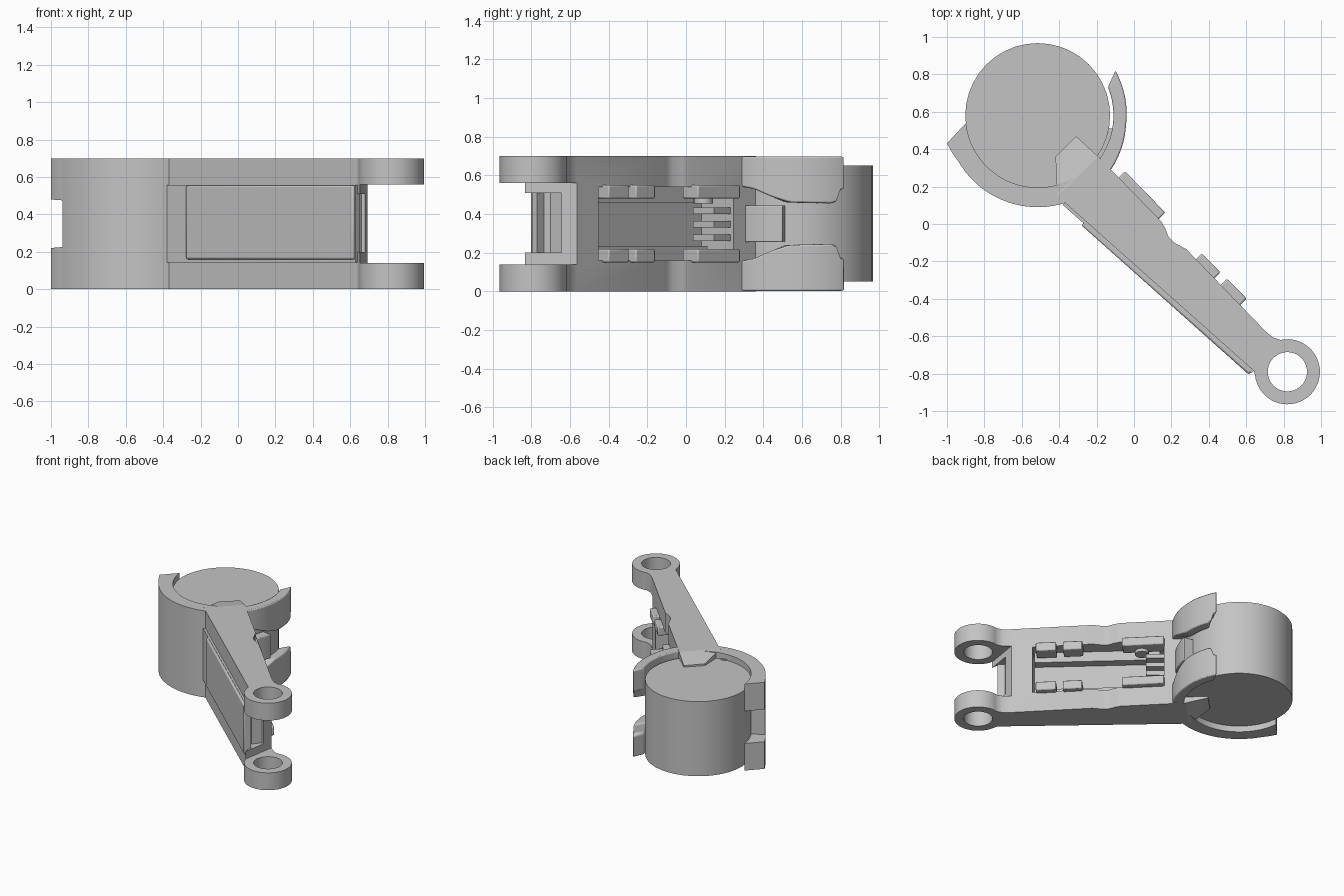
import bpy, bmesh, math
from mathutils import Vector

cube = bpy.data.objects.get("Cube")
if cube:
    bpy.data.objects.remove(cube, do_unlink=True)

grey = bpy.data.materials.new("plain_grey")
grey.use_nodes = True
grey.diffuse_color = (0.55, 0.55, 0.55, 1)
grey.node_tree.nodes["Principled BSDF"].inputs["Base Color"].default_value = (0.55, 0.55, 0.55, 1)

H = 0.70                       # overall height
DRUM = (-0.515, 0.58)          # drum and clamp centre
RING = (0.82, -0.79)           # eyelet centre


def finish(bm, name, bevel=0):
    bmesh.ops.recalc_face_normals(bm, faces=bm.faces)
    me = bpy.data.meshes.new(name)
    bm.to_mesh(me)
    bm.free()
    me.materials.append(grey)
    ob = bpy.data.objects.new(name, me)
    bpy.context.collection.objects.link(ob)
    if bevel:
        mod = ob.modifiers.new("bevel", 'BEVEL')
        mod.width, mod.segments, mod.limit_method = bevel, 2, 'ANGLE'
    return ob


def smooth(ob):
    bpy.ops.object.select_all(action='DESELECT')
    ob.select_set(True)
    bpy.context.view_layer.objects.active = ob
    bpy.ops.object.shade_smooth_by_angle(angle=math.radians(30))


def prism(name, pts, z0, z1, bevel=0):
    """Extrude a plan outline; z0 and z1 may be one value or one per point."""
    n = len(pts)
    za = z0 if isinstance(z0, list) else [z0] * n
    zb = z1 if isinstance(z1, list) else [z1] * n
    bm = bmesh.new()
    lo = [bm.verts.new((x, y, z)) for (x, y), z in zip(pts, za)]
    hi = [bm.verts.new((x, y, z)) for (x, y), z in zip(pts, zb)]
    bm.faces.new(lo[::-1])
    bm.faces.new(hi)
    for i in range(n):
        j = (i + 1) % n
        bm.faces.new((lo[i], lo[j], hi[j], hi[i]))
    return finish(bm, name, bevel)


def arc(c, r, a0, a1, n):
    return [(c[0] + r * math.cos(math.radians(a0 + (a1 - a0) * i / n)),
             c[1] + r * math.sin(math.radians(a0 + (a1 - a0) * i / n))) for i in range(n + 1)]


def circle(c, r, n):
    return arc(c, r, 0, 360, n)[:-1]


def interp(keys, t):
    for (t0, v0), (t1, v1) in zip(keys, keys[1:]):
        if t <= t1:
            return v0 + (v1 - v0) * (t - t0) / (t1 - t0)
    return keys[-1][1]


def curved_wall(name, inner, outer, r0, r1, low, high, n=20, bevel=0):
    """Sweep a wall section round the drum; low, high and r1 are keyed over 0..1."""
    bm = bmesh.new()
    rows = []
    for i in range(n + 1):
        t = i / n
        ai = math.radians(inner[0] + (inner[1] - inner[0]) * t)
        ao = math.radians(outer[0] + (outer[1] - outer[0]) * t)
        zl, zh, ro = interp(low, t), interp(high, t), interp(r1, t)
        rows.append([bm.verts.new((DRUM[0] + r * math.cos(a), DRUM[1] + r * math.sin(a), z))
                     for r, a, z in ((r0, ai, zl), (ro, ao, zl), (ro, ao, zh), (r0, ai, zh))])
    for a, b in zip(rows, rows[1:]):
        for k in range(4):
            m = (k + 1) % 4
            bm.faces.new((a[k], a[m], b[m], b[k]))
    bm.faces.new(rows[0])
    bm.faces.new(rows[-1][::-1])
    return finish(bm, name, bevel)


def flat(v):
    return [(0, v), (1, v)]


def mirrored(keys):
    return [(t, H - v) for t, v in keys]


def strip(p, q, a, b):
    """Plan rectangle along p-q, from offset a to b on the back side."""
    p, q = Vector(p), Vector(q)
    d = (q - p).normalized()
    nrm = Vector((-d.y, d.x))
    return [tuple(v) for v in (p + nrm * a, q + nrm * a, q + nrm * b, p + nrm * b)]


# Arm with two eyelets: one outline, then slot, pocket and holes cut out
outline = ([(-0.41, 0.15), (0.64, -0.785), (0.648, -0.81)]
           + arc(RING, 0.174, 187, 462, 40)
           + [(0.74, -0.605), (0.70, -0.57), (0.28, -0.135), (0.215, -0.10),
              (0.185, -0.07), (0.165, -0.02), (0.145, 0.015), (-0.19, 0.36)])
arm = prism("arm", outline, 0, H)
cutters = [
    prism("slot_cutter", [(0.63, -1.05), (0.655, -0.80), (0.70, -0.52), (1.1, -0.5), (1.1, -1.05)],
          0.14, 0.56),
    prism("recess_cutter", [(0.625, -0.86), (0.61, -0.70), (0.66, -0.64), (0.75, -0.66), (0.75, -0.86)],
          0.20, 0.51),
    prism("pocket_cutter", [(0.64, -0.40), (0.47, -0.57), (-0.24, 0.08), (-0.02, 0.31)],
          0.16, 0.54),
    prism("hole_cutter", circle(RING, 0.105, 40), -0.1, 0.8),
]
bpy.context.view_layer.objects.active = arm
for c in cutters:
    c.hide_render = True
    mod = arm.modifiers.new(c.name, 'BOOLEAN')
    mod.operation, mod.object, mod.solver = 'DIFFERENCE', c, 'EXACT'
    bpy.ops.object.modifier_apply(modifier=mod.name)
    bpy.data.objects.remove(c, do_unlink=True)

# Raised panel on the arm's front face, in two steps
prism("panel_base", strip((-0.37, 0.114), (0.64, -0.785), -0.016, 0.02), 0.142, 0.558)
prism("front_panel", strip((-0.26, 0.017), (0.635, -0.781), -0.032, 0.01), 0.16, 0.555, 0.01)

# Drum
drum = prism("drum", circle(DRUM, 0.387, 40), 0.05, 0.65)

# Clamp: full-height wall, two forked tips on the left, two long prongs on the right
curved_wall("clamp_wall", (210, 318), (210, 318), 0.385, flat(0.49),
            flat(0.002), flat(H - 0.002), 28)
tip_low = [(0, 0.475), (1, 0.48)]
prong_low = [(0, 0.55), (0.2, 0.53), (0.36, 0.49), (0.52, 0.46), (0.92, 0.455), (0.96, 0.52), (1, 0.53)]
for side, low, high in (("upper", lambda k: k, lambda k: flat(H - 0.002)),
                        ("lower", lambda k: flat(0.002), mirrored)):
    curved_wall(side + "_left_tip", (210, 186), (210, 197), 0.385, [(0, 0.49), (1, 0.507)],
                low(tip_low), high(tip_low), 8)
    curved_wall(side + "_prong", (-43, 22), (-43, 30), 0.405, [(0, 0.49), (0.5, 0.475), (1, 0.48)],
                low(prong_low), high(prong_low), 26, 0.008)
curved_wall("middle_lug", (-50, -10), (-50, -10), 0.385, flat(0.465),
            flat(0.255), flat(0.445), 12, 0.006)

# Tapered flaps from the arm over both drum ends
flap = [(-0.41, 0.15), (-0.19, 0.36), (-0.31, 0.47), (-0.42, 0.36)]
tops = [H, H, 0.662, 0.665]
prism("upper_flap", flap, 0.62, tops)
prism("lower_flap", flap, [H - z for z in tops], 0.08)

# Clips along both edges of the pocket
clips = [((0.135, 0.03), (-0.08, 0.25)), ((0.43, -0.29), (0.33, -0.19)), ((0.57, -0.43), (0.465, -0.325))]
for i, (p, q) in enumerate(clips):
    plan = strip(p, q, -0.045, 0.07)      # outward side lies to the right of p-q
    plan = strip(q, p, -0.07, 0.045)
    prism(f"upper_clip_{i}", plan, 0.48, 0.55, 0.008)
    prism(f"lower_clip_{i}", plan, 0.15, 0.22, 0.008)

# Rails, ribs and a small boss inside the pocket
rail = strip((-0.2, 0.06), (0.47, -0.56), 0, 0.07)
prism("upper_rail", rail, 0.46, 0.545)
prism("lower_rail", rail, 0.155, 0.235)
for i in range(3):
    z = 0.26 + 0.07 * i
    prism(f"rib_{i}", strip((-0.16, 0.19), (-0.04, 0.09), -0.07, 0.07), z, z + 0.035)
prism("boss", circle((0.0, 0.09), 0.05, 20), 0.455, 0.50)

# Small mark on the drum's upper end
prism("drum_tab", [(-0.53, 0.16), (-0.49, 0.21), (-0.455, 0.21), (-0.495, 0.16)], 0.64, 0.658)

for ob in bpy.context.scene.objects:
    if ob.type == 'MESH' and ob.data.materials and ob.data.materials[0] == grey:
        smooth(ob)
